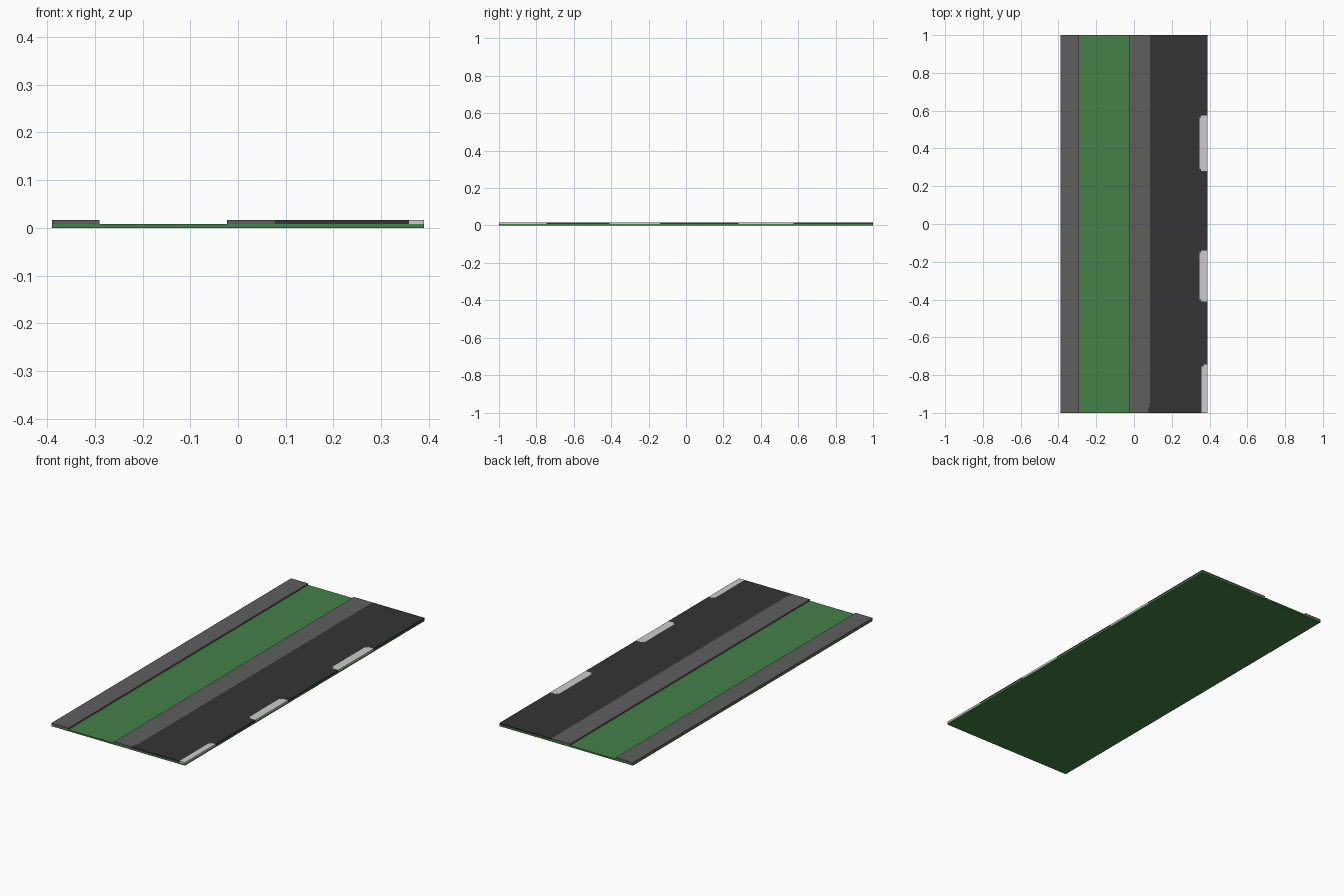
import bpy, bmesh

if "Cube" in bpy.data.objects:
    bpy.data.objects.remove(bpy.data.objects["Cube"])

BASE, TOP = 0.008, 0.016
LEFT, RIGHT = -0.39, 0.39


def material(name, rgb):
    m = bpy.data.materials.new(name)
    m.diffuse_color = (*rgb, 1)
    m.use_nodes = True
    m.node_tree.nodes["Principled BSDF"].inputs["Base Color"].default_value = m.diffuse_color
    return m


green = material("grass_green", (0.056, 0.22, 0.064))
grey = material("kerb_grey", (0.112, 0.114, 0.110))
dark = material("asphalt_black", (0.035, 0.035, 0.035))
white = material("marking_white", (0.60, 0.60, 0.60))


def slab(name, outline, z0, z1, mat):
    """Flat plate extruded from an (x, y) outline."""
    bm = bmesh.new()
    face = bm.faces.new([bm.verts.new((x, y, z0)) for x, y in outline])
    out = bmesh.ops.extrude_face_region(bm, geom=[face])
    verts = [v for v in out["geom"] if isinstance(v, bmesh.types.BMVert)]
    bmesh.ops.translate(bm, verts=verts, vec=(0, 0, z1 - z0))
    bmesh.ops.recalc_face_normals(bm, faces=bm.faces)
    me = bpy.data.meshes.new(name)
    bm.to_mesh(me)
    bm.free()
    me.materials.append(mat)
    ob = bpy.data.objects.new(name, me)
    bpy.context.collection.objects.link(ob)
    return ob


def rect(x0, x1):
    return [(x0, -1), (x1, -1), (x1, 1), (x0, 1)]


# Grass base and the left pavement strip
slab("grass_base", rect(LEFT, RIGHT), 0, BASE, green)
slab("outer_pavement", rect(LEFT, -0.29), BASE, TOP, grey)

# Inner pavement and road meet along an edge with a small step at the front
joint = [(0.078, -1), (0.078, -0.965), (0.086, -0.965), (0.086, 1)]
slab("inner_pavement", [(-0.023, 1), (-0.023, -1)] + joint, BASE, TOP, grey)

# Lane dashes with stepped corners, set into the road edge
S = 0.01
dashes = []
for x, y0, y1 in ((0.346, -0.41, -0.14), (0.346, 0.28, 0.575)):
    dashes.append([(RIGHT, y0), (x + S, y0), (x + S, y0 + S), (x, y0 + S),
                   (x, y1 - S), (x + S, y1 - S), (x + S, y1), (RIGHT, y1)])
first = [(RIGHT, -1), (0.358, -1), (0.358, -0.755), (0.368, -0.755),
         (0.368, -0.745), (RIGHT, -0.745)]
dashes.insert(0, first)
for i, d in enumerate(dashes):
    slab(f"lane_dash_{i + 1}", d, BASE, TOP, white)

# Road surface, cut round the dashes
road = first[1:] + dashes[1] + dashes[2] + [(RIGHT, 1)] + joint[::-1]
slab("road_surface", road, BASE, TOP, dark)
